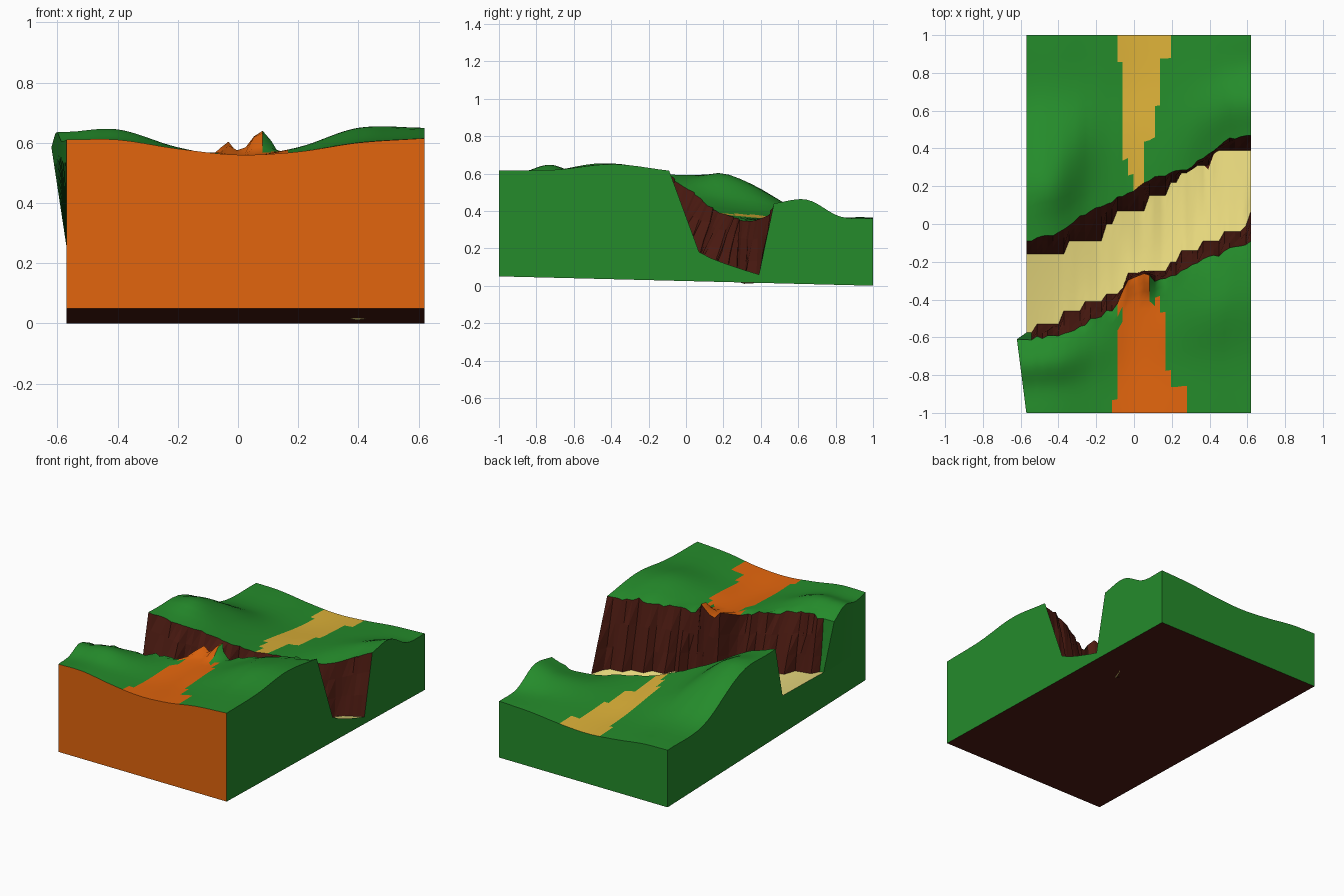
import bpy, bmesh, math, random

if "Cube" in bpy.data.objects:
    bpy.data.objects.remove(bpy.data.objects["Cube"])

random.seed(4)
X0, X1, N = -0.57, 0.62, 42
KX = [-0.57, -0.4, -0.2, 0.0, 0.2, 0.4, 0.62]
KT = [0, 1 / 3, 2 / 3, 1]


def lerp(a, b, t):
    return a + (b - a) * t


def linear(pts, x):
    for (a, p), (b, q) in zip(pts, pts[1:]):
        if x <= b:
            return lerp(p, q, max(0, (x - a) / (b - a)))
    return pts[-1][1]


def step(pts, x):
    for edge, v in pts:
        if x <= edge + 0.001:
            return v
    return pts[-1][1]


def spline(k, v, x):
    i = max(0, min(len(k) - 2, sum(1 for a in k if a <= x) - 1))
    def m(j):
        a, b = max(j - 1, 0), min(j + 1, len(k) - 1)
        return (v[b] - v[a]) / (k[b] - k[a])
    h = k[i + 1] - k[i]
    t = max(0, min(1, (x - k[i]) / h))
    return ((2*t**3 - 3*t*t + 1) * v[i] + (t**3 - 2*t*t + t) * h * m(i)
            + (3*t*t - 2*t**3) * v[i + 1] + (t**3 - t*t) * h * m(i + 1))


# Height control rows: front plateau (front edge to rim), back plateau (rim to back edge)
FRONT = [[.61, .61, .58, .56, .57, .60, .615], [.605, .61, .575, .55, .57, .61, .62],
         [.635, .645, .585, .555, .585, .65, .65], [.585, .60, .57, .57, .575, .61, .615]]
BACK = [[.595, .55, .46, .39, .36, .35, .44], [.565, .55, .42, .36, .355, .39, .46],
        [.385, .385, .355, .33, .34, .36, .37], [.365, .36, .335, .32, .33, .35, .36]]

# Canyon outlines in plan: rims follow lines, feet follow steps
NEAR_RIM = [(-.57, -.61), (-.35, -.58), (-.1, -.44), (-.04, -.31), (.06, -.27),
            (.15, -.31), (.25, -.25), (.4, -.18), (.62, -.09)]
FAR_RIM = [(-.57, -.09), (-.4, -.05), (-.3, .03), (-.1, .13), (0, .18), (.1, .24),
           (.3, .30), (.4, .38), (.5, .45), (.62, .47)]
NEAR_FOOT = [(-.54, -.575), (-.38, -.53), (-.27, -.46), (-.17, -.41), (-.06, -.37), (.08, -.26),
             (.17, -.25), (.25, -.2), (.36, -.14), (.47, -.09), (.57, -.04), (.6, -.01), (1, .07)]
FAR_FOOT = [(-.35, -.16), (-.17, -.09), (-.09, 0), (.06, .07), (.17, .15), (.25, .22),
            (.42, .31), (1, .39)]
FLOOR_NEAR = [(-.57, .26), (-.2, .22), (.62, .18)]
FLOOR_FAR = [(-.57, .27), (-.2, .18), (.05, .12), (.3, .04), (.4, .008), (.48, .03), (.62, .06)]

# Path edges in plan
FRONT_PATH = [(-.93, -.13, .29), (-.87, -.10, .28), (-.77, -.09, .2), (-.55, -.08, .18),
              (-.47, -.05, .17), (-.4, -.08, .13), (0, -.06, .09)]
BACK_PATH = [(.25, .005, .05), (.32, -.02, .04), (.46, -.05, .06), (.63, -.05, .1),
             (.87, -.05, .15), (2, -.09, .2)]


def base_z(y):
    return 0.05 - 0.025 * (y + 1)


def on_path(path, x, y):
    for edge, a, b in path:
        if y <= edge:
            return a < x < b
    return False


def height(rows, x, t):
    return spline(KT, [spline(KX, r, x) for r in rows], t)


def column(i):
    """One slice through the terrain: list of points from front to back."""
    x = lerp(X0, X1, i / N)
    end = i in (0, N)
    jag = 0 if end else random.uniform(-.014, .014)
    nr, fr = linear(NEAR_RIM, x) + jag, linear(FAR_RIM, x) + (0 if end else random.uniform(-.008, .008))
    nf, ff = max(step(NEAR_FOOT, x), nr + .015), min(step(FAR_FOOT, x), fr - .015)
    pts = []
    for j in range(17):
        t = j / 16
        y = lerp(-1, nr, t)
        z = height(FRONT, x, t)
        # rocky lumps at the end of the front path
        for cx, h in ((-.05, .065), (.075, .08)):
            z += h * math.exp(-((x - cx) / .036) ** 2 - ((y + .29) / .06) ** 2)
        if j == 16 and not end:
            z += random.uniform(-.016, .008)
        pts.append((x - (.05 * t if i == 0 else 0), y, z))
    zr, zn, zf = pts[-1][2], linear(FLOOR_NEAR, x), linear(FLOOR_FAR, x)
    for t in (.35, .7):
        w = 0 if end else random.uniform(-.006, .006)
        wx = lerp(pts[16][0], x, t)
        pts.append((wx, lerp(nr, nf, t) + w, lerp(zr, zn, t)))
    for j in range(6):
        t = j / 5
        pts.append((x, lerp(nf, ff, t), lerp(zn, zf, t ** .8)))
    zb = height(BACK, x, 0)
    for t in (.35, .7):
        w = 0 if end else random.uniform(-.006, .006)
        pts.append((x, lerp(ff, fr, t) + w, lerp(zf, zb, t)))
    for j in range(19):
        t = j / 18
        y = lerp(fr, 1, t)
        # left hill crest
        crest = .025 * math.exp(-((x + .45) / .12) ** 2 - ((y - .18) / .1) ** 2)
        pts.append((x, y, height(BACK, x, t) + crest))
    return pts


def material(name, rgb):
    m = bpy.data.materials.new(name)
    m.diffuse_color = (*rgb, 1)
    m.use_nodes = True
    m.node_tree.nodes["Principled BSDF"].inputs["Base Color"].default_value = m.diffuse_color
    return m


GRASS = material("grass", (.018, .26, .024))
ORANGE = material("orange_earth", (.76, .13, .004))
YELLOW = material("yellow_path", (.72, .44, .04))
SAND = material("sand", (.78, .67, .20))
ROCK = material("rock", (.075, .011, .006))
parts = {"grass_top": (GRASS, True, []), "front_path": (ORANGE, True, []),
         "back_path": (YELLOW, True, []), "canyon_floor": (SAND, True, []),
         "canyon_walls": (ROCK, False, []), "grass_sides": (GRASS, False, []),
         "front_side": (ORANGE, False, []), "underside": (ROCK, False, [])}


def add(part, *pts):
    parts[part][2].append(pts)


cols = [column(i) for i in range(N + 1)]
ROWS = len(cols[0])

# Top surface, sorted into parts
for i, (a, b) in enumerate(zip(cols, cols[1:])):
    for j in range(ROWS - 1):
        q = (a[j], b[j], b[j + 1], a[j + 1])
        cx, cy = sum(p[0] for p in q) / 4, sum(p[1] for p in q) / 4
        if j < 16:
            part = "front_path" if on_path(FRONT_PATH, cx, cy) else "grass_top"
        elif j < 19 or 24 <= j < 27:
            part = "grass_sides" if i == 0 and j < 19 else "canyon_walls"
        elif j < 24:
            part = "canyon_floor"
        else:
            part = "back_path" if on_path(BACK_PATH, cx, cy) else "grass_top"
        if part in ("canyon_walls", "grass_sides"):
            add(part, q[0], q[1], q[2])
            add(part, q[0], q[2], q[3])
        else:
            add(part, *q)


def foot(p, x=None):
    return (p[0] if x is None else x, p[1], base_z(p[1]))


# Front and back sides
for a, b in zip(cols, cols[1:]):
    add("front_side", foot(a[0]), foot(b[0]), b[0], a[0])
    add("grass_sides", foot(b[-1]), foot(a[-1]), a[-1], b[-1])
# Right side, and left side whose upper edge leans outward
for p, q in zip(cols[N], cols[N][1:]):
    add("grass_sides", foot(p), foot(q), q, p)
for p, q in zip(cols[0], cols[0][1:]):
    mp, mq = (X0, p[1], .255), (X0, q[1], .255)
    add("grass_sides", foot(q, X0), foot(p, X0), mp, mq)
    add("grass_sides", mq, mp, p, q)
# Underside
add("underside", (X0, -1, .05), (X0, 1, 0), (X1, 1, 0), (X1, -1, .05))

for name, (mat, smooth, faces) in parts.items():
    bm = bmesh.new()
    for f in faces:
        bm.faces.new([bm.verts.new(p) for p in f])
    bmesh.ops.remove_doubles(bm, verts=bm.verts, dist=.0002)
    for f in bm.faces:
        f.smooth = smooth
    me = bpy.data.meshes.new(name)
    bm.to_mesh(me)
    bm.free()
    me.materials.append(mat)
    bpy.context.collection.objects.link(bpy.data.objects.new(name, me))
